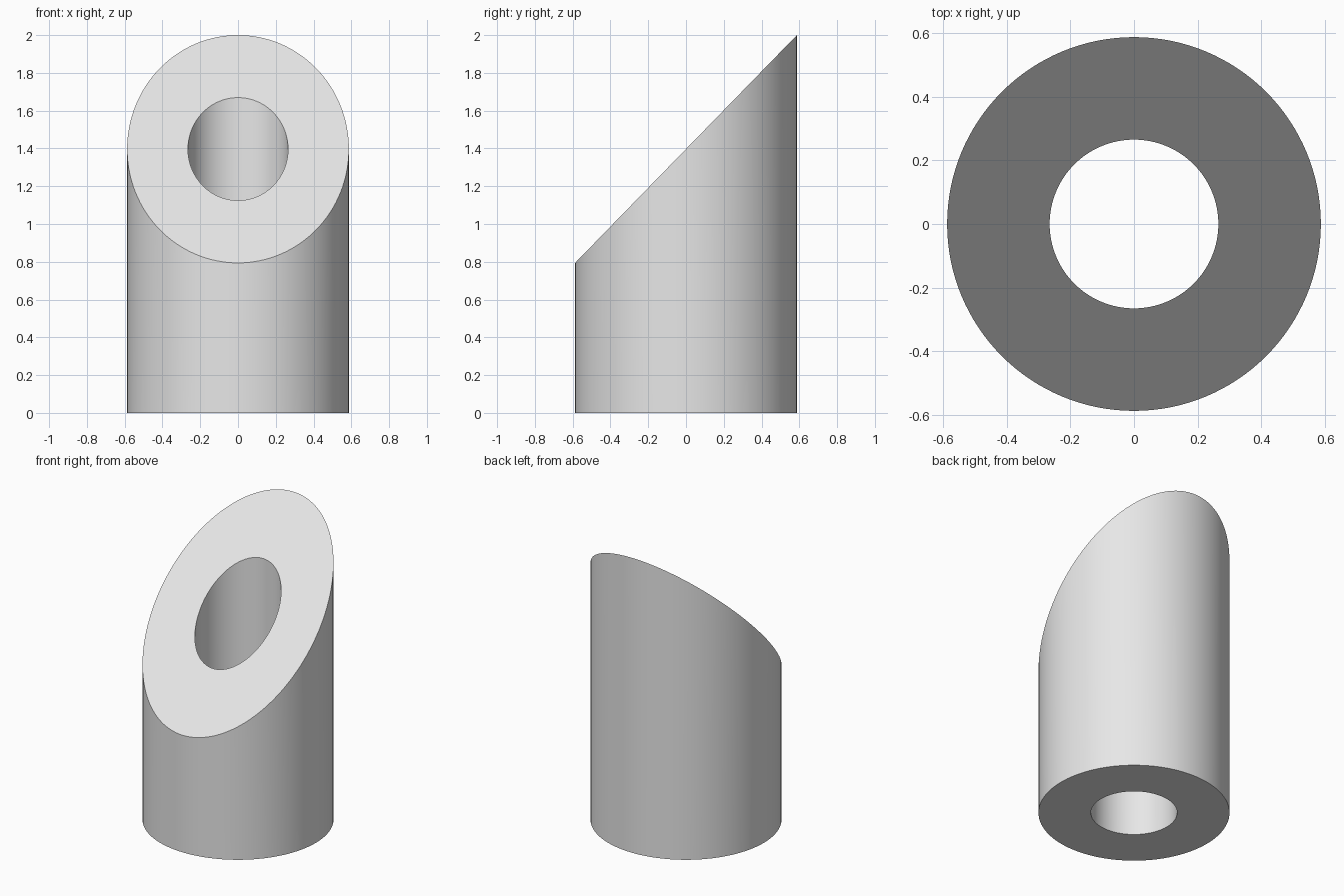
import bpy, bmesh, math

default_cube = bpy.data.objects.get("Cube")
if default_cube:
    bpy.data.objects.remove(default_cube, do_unlink=True)

OUTER, INNER, SEGMENTS = 0.587, 0.265, 128
MID_HEIGHT = 1.397
SLOPE = (2.0 - MID_HEIGHT) / OUTER

# Plain grey material
grey = bpy.data.materials.new("light grey")
grey.use_nodes = True
colour = (0.8, 0.8, 0.8, 1)
grey.diffuse_color = colour
grey.node_tree.nodes["Principled BSDF"].inputs["Base Color"].default_value = colour

bm = bmesh.new()


def ring(radius, slanted):
    """Circle of vertices, flat on the ground or lying in the slanted cut."""
    verts = []
    for i in range(SEGMENTS):
        a = math.tau * i / SEGMENTS
        x, y = radius * math.cos(a), radius * math.sin(a)
        verts.append(bm.verts.new((x, y, MID_HEIGHT + SLOPE * y if slanted else 0)))
    return verts


# Tube loops: outer base, outer top, inner top, inner base
loops = [ring(OUTER, False), ring(OUTER, True), ring(INNER, True), ring(INNER, False)]
for k, low in enumerate(loops):
    high = loops[(k + 1) % len(loops)]
    for i in range(SEGMENTS):
        j = (i + 1) % SEGMENTS
        bm.faces.new((low[i], low[j], high[j], high[i]))
bmesh.ops.recalc_face_normals(bm, faces=bm.faces)

mesh = bpy.data.meshes.new("slanted_tube")
bm.to_mesh(mesh)
bm.free()
mesh.materials.append(grey)
tube = bpy.data.objects.new("slanted_tube", mesh)
bpy.context.collection.objects.link(tube)

# Smooth walls with crisp rims
bpy.ops.object.select_all(action="DESELECT")
tube.select_set(True)
bpy.context.view_layer.objects.active = tube
bpy.ops.object.shade_smooth_by_angle(angle=math.radians(30))
